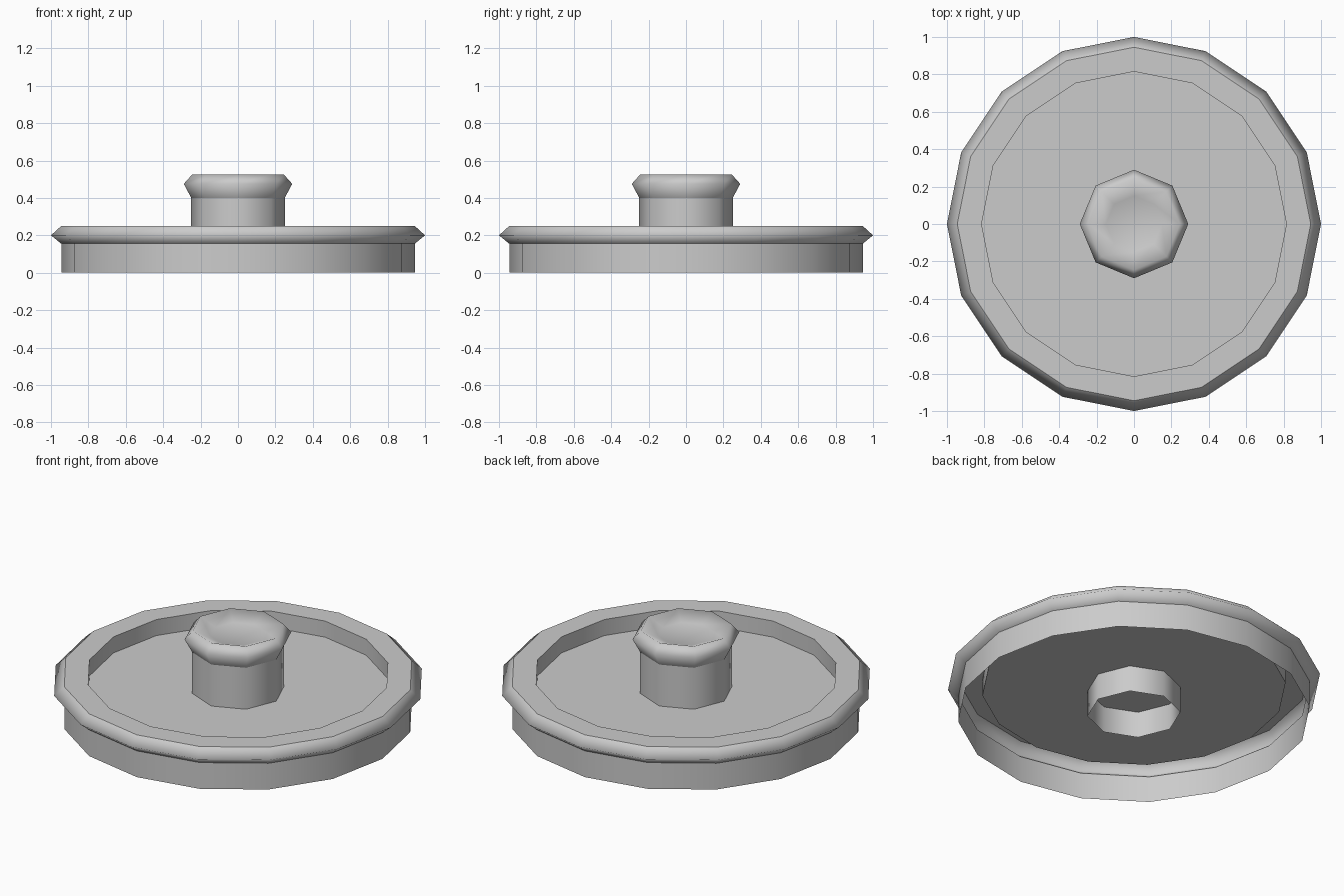
import bpy, bmesh
from math import cos, sin, tau

cube = bpy.data.objects.get("Cube")
if cube:
    bpy.data.objects.remove(cube, do_unlink=True)

grey = bpy.data.materials.new("light_grey")
colour = (0.6, 0.6, 0.6, 1)
grey.use_nodes = True
grey.diffuse_color = colour
grey.node_tree.nodes["Principled BSDF"].inputs["Base Color"].default_value = colour


def turned(name, profile, sides, cap=False):
    """Revolve (radius, height) points about z; optionally close the last ring."""
    bm = bmesh.new()
    rings = [[bm.verts.new((r * cos(tau * i / sides), r * sin(tau * i / sides), z))
              for i in range(sides)] for r, z in profile]
    for low, high in zip(rings, rings[1:]):
        for i in range(sides):
            j = (i + 1) % sides
            bm.faces.new((low[i], low[j], high[j], high[i]))
    if cap:
        bm.faces.new(rings[-1])
    for face in bm.faces:
        face.smooth = True
    mesh = bpy.data.meshes.new(name)
    bm.to_mesh(mesh)
    bm.free()
    mesh.materials.append(grey)
    obj = bpy.data.objects.new(name, mesh)
    bpy.context.collection.objects.link(obj)
    return obj


SIDES, KNOB_SIDES = 16, 8
SKIRT, RECESS, STEM = 0.945, 0.815, 0.25
TOP, PLATE = 0.25, 0.155

# Lid: thin hollow shell, split where its edges are crisp
turned("skirt", [(SKIRT, 0), (SKIRT, PLATE)], SIDES)
turned("flange", [(SKIRT, PLATE), (1, 0.2), (SKIRT, TOP)], SIDES)
turned("rim_top", [(SKIRT, TOP), (RECESS, TOP)], SIDES)
turned("recess_wall", [(RECESS, TOP), (RECESS, PLATE)], SIDES)
turned("lid_plate", [(RECESS, PLATE)], SIDES, cap=True)

# Knob: open stem running down through the plate, with a flared, dished cap
turned("knob_stem", [(STEM, 0), (STEM, 0.4)], KNOB_SIDES)
turned("knob_cap", [(STEM, 0.4), (0.29, 0.475), (0.245, 0.525), (0.15, 0.485)],
       KNOB_SIDES, cap=True)
